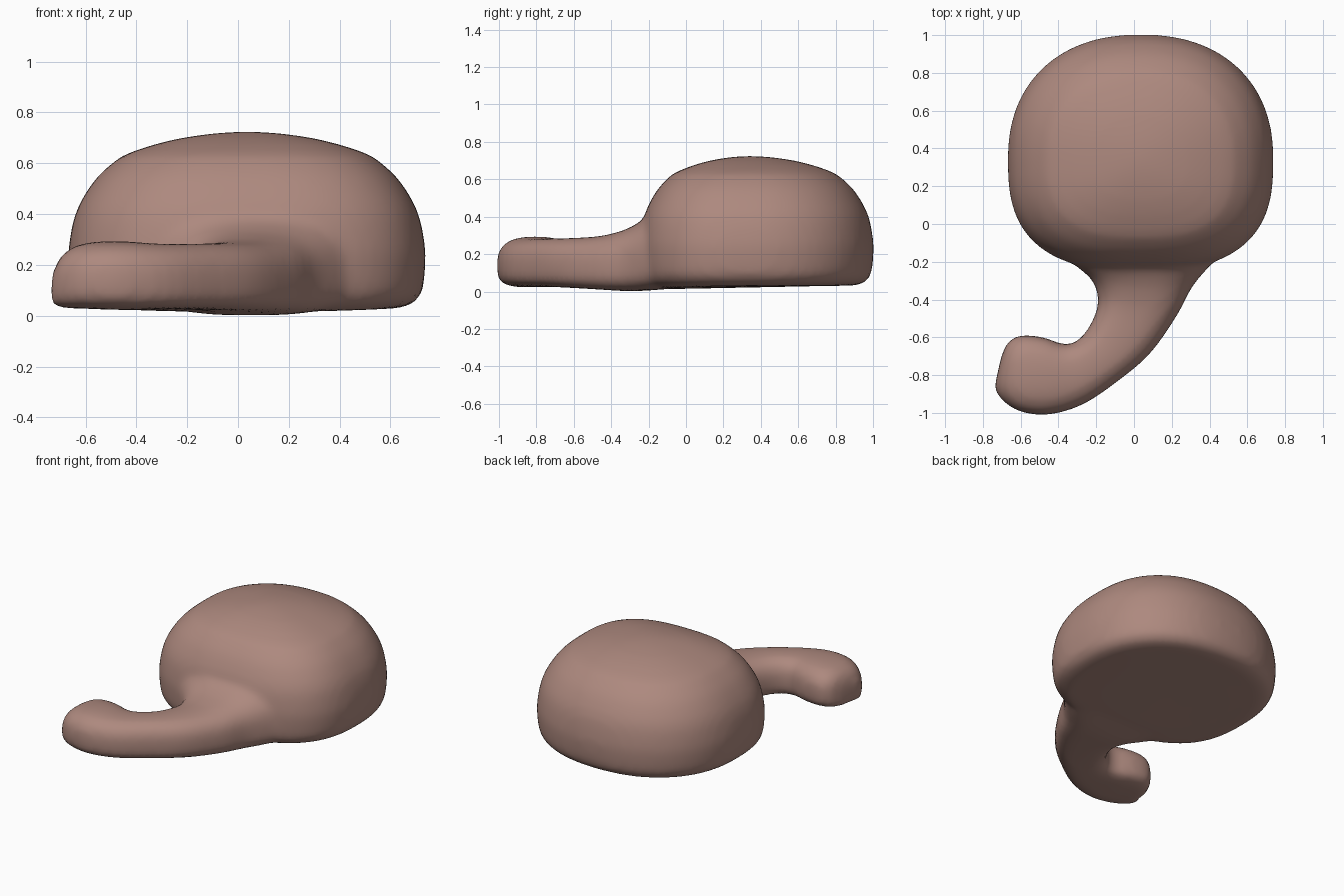
import bpy, bmesh, math

if "Cube" in bpy.data.objects:
    bpy.data.objects.remove(bpy.data.objects["Cube"])

mat = bpy.data.materials.new("dusty_brown")
mat.diffuse_color = (0.42, 0.25, 0.21, 1)
mat.use_nodes = True
mat.node_tree.nodes["Principled BSDF"].inputs["Base Color"].default_value = mat.diffuse_color


def spow(v, p):
    return math.copysign(abs(v) ** p, v)


def spline(rows, steps):
    """Smoothly interpolate a list of equal-length number tuples."""
    out = []
    for i in range(len(rows) - 1):
        p0, p1 = rows[max(i - 1, 0)], rows[i]
        p2, p3 = rows[i + 1], rows[min(i + 2, len(rows) - 1)]
        for k in range(steps):
            t = k / steps
            out.append(tuple(
                0.5 * (2 * b + (c - a) * t + (2 * a - 5 * b + 4 * c - d) * t * t
                       + (3 * b - a - 3 * c + d) * t ** 3)
                for a, b, c, d in zip(p0, p1, p2, p3)))
    out.append(rows[-1])
    return out


def loft(bm, rings):
    """Skin a list of equal-sized point rings and close both ends."""
    rows = [[bm.verts.new(p) for p in ring] for ring in rings]
    n = len(rows[0])
    for a, b in zip(rows, rows[1:]):
        for i in range(n):
            j = (i + 1) % n
            bm.faces.new((a[i], a[j], b[j], b[i]))
    bm.faces.new(rows[0][::-1])
    bm.faces.new(rows[-1])


bm = bmesh.new()

# Domed body: (height, scale) profile; front half is flatter than the back
base = [(0.03, 0.03), (0.03, 0.3), (0.03, 0.6), (0.032, 0.86)]
dome = [(0.045, 0.92), (0.07, 0.965), (0.11, 0.99), (0.2, 1.003), (0.28, 1.0),
        (0.41, 0.96), (0.525, 0.865), (0.595, 0.765), (0.64, 0.665),
        (0.69, 0.43), (0.716, 0.2), (0.724, 0.03)]
SEG = 64
body = []
for z, s in base + spline(dome, 3):
    ring = []
    for i in range(SEG):
        a = 2 * math.pi * i / SEG
        back = math.sin(a) >= 0
        n, depth = (2.25, 0.66) if back else (2.7, 0.585)
        x = 0.70 * s * spow(math.cos(a), 2 / n)
        y = 0.34 + depth * s * spow(math.sin(a), 2 / n)
        # the underside sags gently towards the front
        sag = 0.022 * min(max((0.75 - y) / 0.95, 0), 1) * max(0, 1 - (x / 0.7) ** 2)
        ring.append((0.035 + x, y, z - sag * max(0, 1 - z / 0.25)))
    body.append(ring)
loft(bm, body)

# Curled tail: inner edge x y, outer edge x y, bottom and top of each section
sections = [
    (-0.44, -0.08, 0.52, -0.08, 0.015, 0.43),
    (-0.32, -0.21, 0.42, -0.20, 0.005, 0.395),
    (-0.22, -0.30, 0.31, -0.33, 0.002, 0.335),
    (-0.19, -0.42, 0.23, -0.48, 0.01, 0.298),
    (-0.24, -0.55, 0.09, -0.68, 0.02, 0.286),
    (-0.31, -0.625, -0.07, -0.82, 0.025, 0.284),
    (-0.38, -0.635, -0.27, -0.955, 0.025, 0.284),
    (-0.48, -0.60, -0.46, -1.01, 0.023, 0.294),
    (-0.60, -0.59, -0.61, -0.99, 0.028, 0.285),
    (-0.67, -0.63, -0.70, -0.93, 0.03, 0.245),
    (-0.705, -0.71, -0.74, -0.87, 0.035, 0.17),
]
tail = []
for lx, ly, rx, ry, zb, zt in spline(sections, 4):
    zw = zb + 0.45 * (zt - zb)
    ring = []
    for i in range(32):
        a = 2 * math.pi * i / 32
        s = math.sin(a)
        # round upper half, squarer and flatter lower half
        if s >= 0:
            c = spow(math.cos(a), 0.75)
            z = zw + (zt - zw) * spow(s, 0.75)
        else:
            c = spow(math.cos(a), 0.5)
            z = zw + (zw - zb) * spow(s, 0.5)
        t = 0.5 + 0.5 * c
        ring.append((lx + (rx - lx) * t, ly + (ry - ly) * t, z))
    tail.append(ring)
loft(bm, tail)

bmesh.ops.recalc_face_normals(bm, faces=bm.faces)
mesh = bpy.data.meshes.new("body_with_tail")
bm.to_mesh(mesh)
bm.free()
mesh.materials.append(mat)
obj = bpy.data.objects.new("body_with_tail", mesh)
bpy.context.collection.objects.link(obj)
for p in mesh.polygons:
    p.use_smooth = True

# Fuse tail and body into one skin and soften the join
fuse = obj.modifiers.new("fuse", 'REMESH')
fuse.mode = 'VOXEL'
fuse.voxel_size = 0.025
fuse.use_smooth_shade = True
soft = obj.modifiers.new("soften", 'SMOOTH')
soft.factor = 0.5
soft.iterations = 6
